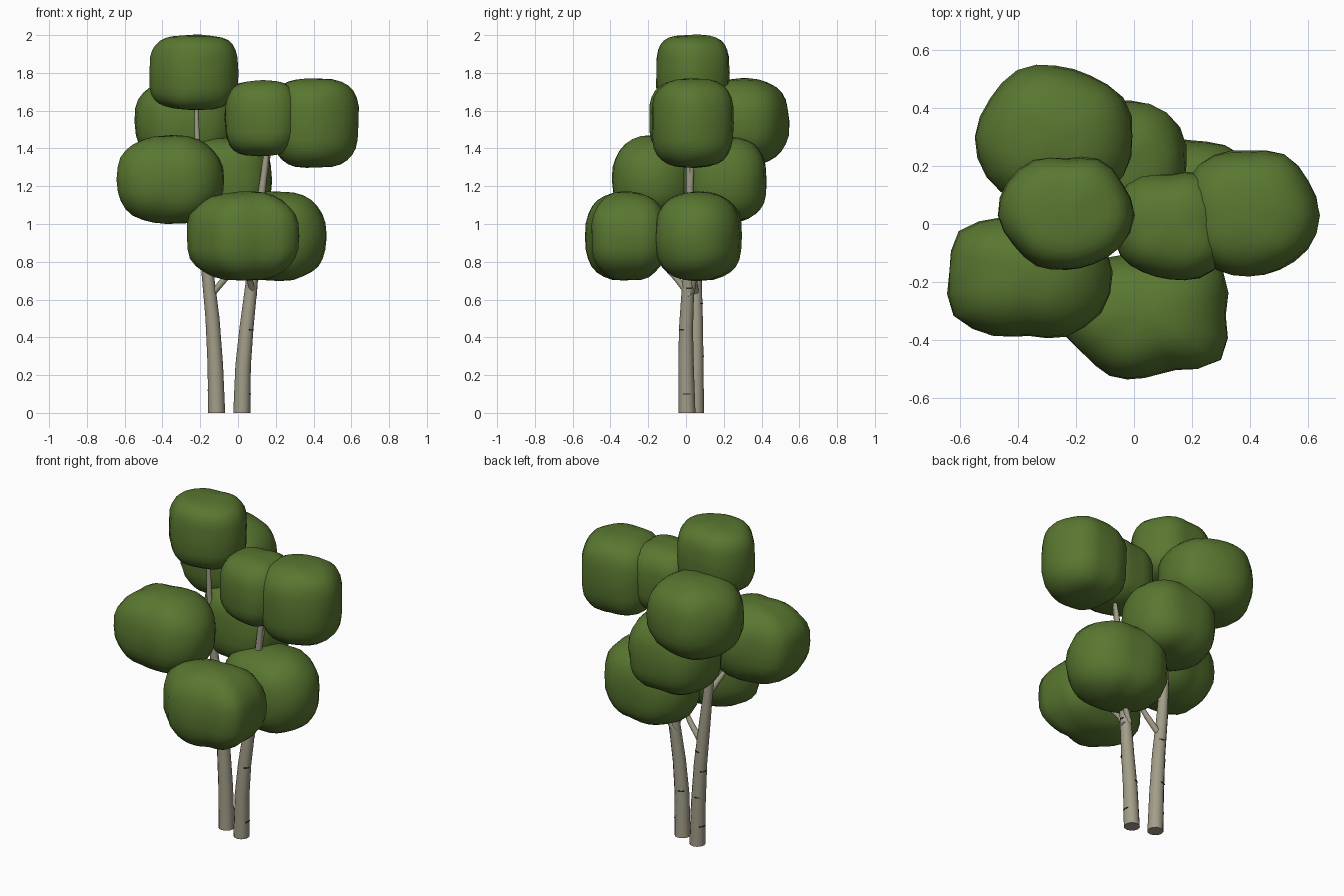
import bpy, bmesh, math
from mathutils import Vector, noise

if "Cube" in bpy.data.objects:
    bpy.data.objects.remove(bpy.data.objects["Cube"])


def material(name, rgb):
    m = bpy.data.materials.new(name)
    m.diffuse_color = (*rgb, 1)
    m.use_nodes = True
    m.node_tree.nodes["Principled BSDF"].inputs["Base Color"].default_value = m.diffuse_color
    return m


LEAF = material("leaf_green", (0.10, 0.185, 0.03))
BARK = material("pale_bark", (0.36, 0.34, 0.25))
DARK = material("dark_bark", (0.03, 0.028, 0.025))


def make_object(name, bm, mat, smooth=True):
    bmesh.ops.recalc_face_normals(bm, faces=bm.faces)
    me = bpy.data.meshes.new(name)
    bm.to_mesh(me)
    bm.free()
    me.materials.append(mat)
    if smooth:
        for p in me.polygons:
            p.use_smooth = True
    ob = bpy.data.objects.new(name, me)
    bpy.context.collection.objects.link(ob)
    return ob


def skin(bm, rings):
    # join neighbouring rings with quads and cap both ends
    n = len(rings[0])
    for a, b in zip(rings, rings[1:]):
        for i in range(n):
            j = (i + 1) % n
            bm.faces.new((a[i], a[j], b[j], b[i]))
    bm.faces.new(rings[0][::-1])
    bm.faces.new(rings[-1])


def spline(p0, p1, p2, p3, t):
    return 0.5 * (2 * p1 + (p2 - p0) * t + (2 * p0 - 5 * p1 + 4 * p2 - p3) * t * t
                  + (3 * p1 - p0 - 3 * p2 + p3) * t ** 3)


def foliage(name, centre, half_h, power, radii, segs=24, rows=14):
    # rounded-box clump: lumpy plan outline swept by a superellipse profile
    bm = bmesh.new()
    c, rings, k = Vector(centre), [], len(radii)
    for r in range(rows + 1):
        a = math.radians(-87 + 174 * r / rows)
        scale = math.cos(a) ** (2 / power)
        z = math.copysign(abs(math.sin(a)) ** (2 / power), a) * half_h
        ring = []
        for s in range(segs):
            f = s * k / segs
            i = int(f)
            rad = spline(radii[i - 1], radii[i], radii[(i + 1) % k], radii[(i + 2) % k], f - i)
            th = math.tau * s / segs
            v = Vector((math.cos(th) * rad * scale, math.sin(th) * rad * scale, z))
            v *= 1 + 0.03 * noise.noise((v + c) * 9)
            ring.append(bm.verts.new(c + v))
        rings.append(ring)
    skin(bm, rings)
    return make_object(name, bm, LEAF)


def limb(name, points, sides=12):
    # tapered tube through (x, y, z, radius) points
    bm = bmesh.new()
    P, rings = [Vector(p[:3]) for p in points], []
    for i, p in enumerate(P):
        d = P[min(i + 1, len(P) - 1)] - P[max(i - 1, 0)]
        if i == 0:
            d = Vector((0, 0, 1)) if p.z == 0 else d
        u = d.cross(Vector((0, 1, 0))).normalized()
        w = u.cross(d).normalized()
        rings.append([bm.verts.new(p + points[i][3] * (u * math.cos(math.tau * s / sides)
                      + w * math.sin(math.tau * s / sides))) for s in range(sides)])
    skin(bm, rings)
    ob = make_object(name, bm, BARK)
    bpy.context.view_layer.objects.active = ob
    ob.select_set(True)
    bpy.ops.object.shade_smooth_by_angle(angle=math.radians(45))
    ob.select_set(False)


# foliage clumps: centre, half height, squareness, plan radii every 30 or 45 degrees
foliage("foliage_top", (-0.235, 0.03, 1.803), 0.197, 3.4,
        (.235, .225, .225, .195, .22, .23, .235, .205, .20, .19, .195, .22))
foliage("foliage_back_left", (-0.27, 0.30, 1.54), 0.23, 2.6,
        (.265, .27, .24, .245, .265, .26, .28, .275, .26, .23, .25, .27))
foliage("foliage_right", (0.395, 0.03, 1.535), 0.235, 3.1,
        (.245, .24, .245, .22, .24, .24, .21, .22, .22, .21, .215, .235))
foliage("foliage_centre_right", (0.125, -0.01, 1.56), 0.20, 3.0,
        (.19, .215, .21, .18, .20, .21, .195, .20, .18, .18, .205, .215))
foliage("foliage_left", (-0.36, -0.165, 1.235), 0.235, 2.4,
        (.285, .27, .25, .22, .215, .28, .28, .30, .25, .22, .255, .285))
foliage("foliage_back_centre", (-0.07, 0.20, 1.235), 0.225, 2.8,
        (.25, .26, .225, .265, .27, .25, .215, .25))
foliage("foliage_front", (0.035, -0.315, 0.935), 0.235, 2.5,
        (.285, .31, .25, .21, .23, .27, .31, .25, .24, .215, .215, .305))
foliage("foliage_low_right", (0.19, 0.06, 0.935), 0.235, 2.6,
        (.28, .255, .23, .29, .30, .25, .22, .265))

# two trunks
left = [(-.113, .05, 0, .045), (-.12, .052, .25, .041), (-.135, .052, .5, .037),
        (-.162, .05, .75, .032), (-.19, .04, 1.05, .024), (-.215, .03, 1.4, .015),
        (-.225, .03, 1.75, .008)]
right = [(.02, .005, 0, .045), (.027, 0, .25, .041), (.045, 0, .45, .037),
         (.068, .01, .65, .033), (.095, .02, .9, .027), (.13, .02, 1.2, .019),
         (.165, .01, 1.5, .012)]
limb("left_trunk", left)
limb("right_trunk", right)

# branches that carry the side clumps
limb("branch_front", [(.085, .02, .62, .017), (.06, -.05, .71, .015), (.03, -.25, .92, .009)])
limb("branch_low_right", [(.06, .03, .64, .017), (.12, .05, .76, .014), (.2, .06, .93, .009)])
limb("branch_inner", [(-.13, .05, .64, .018), (-.06, .04, .72, .016), (.03, .02, .85, .009)])
limb("branch_left", [(-.18, .04, .93, .018), (-.24, -.04, 1.06, .014), (-.34, -.14, 1.2, .008)])
limb("branch_back_left", [(-.2, .035, 1.2, .015), (-.22, .13, 1.35, .012), (-.26, .27, 1.5, .008)])
limb("branch_right", [(.115, .02, 1.1, .016), (.15, .03, 1.3, .013), (.165, .03, 1.38, .012),
                      (.35, .03, 1.53, .008)])

# thin dark bark marks hugging the trunks
bm = bmesh.new()
marks = ((left, .12, 160), (left, .3, 110), (left, .46, 150), (left, .58, 70),
         (right, .1, 0), (right, .28, 120), (right, .44, 320), (right, .66, 10))
for trunk, z, deg in marks:
    a, b = next((p, q) for p, q in zip(trunk, trunk[1:]) if p[2] <= z < q[2])
    t = (z - a[2]) / (b[2] - a[2])
    x, y, _, r = (a[i] + (b[i] - a[i]) * t for i in range(4))
    rings = []
    for h in (-.003, .003):
        ring = []
        for rad, order in ((r * .9, (-25, 0, 25)), (r + .003, (25, 0, -25))):
            for o in order:
                th = math.radians(deg + o)
                ring.append(bm.verts.new((x + rad * math.cos(th), y + rad * math.sin(th), z + h)))
        rings.append(ring)
    skin(bm, rings)
make_object("bark_marks", bm, DARK, smooth=False)
